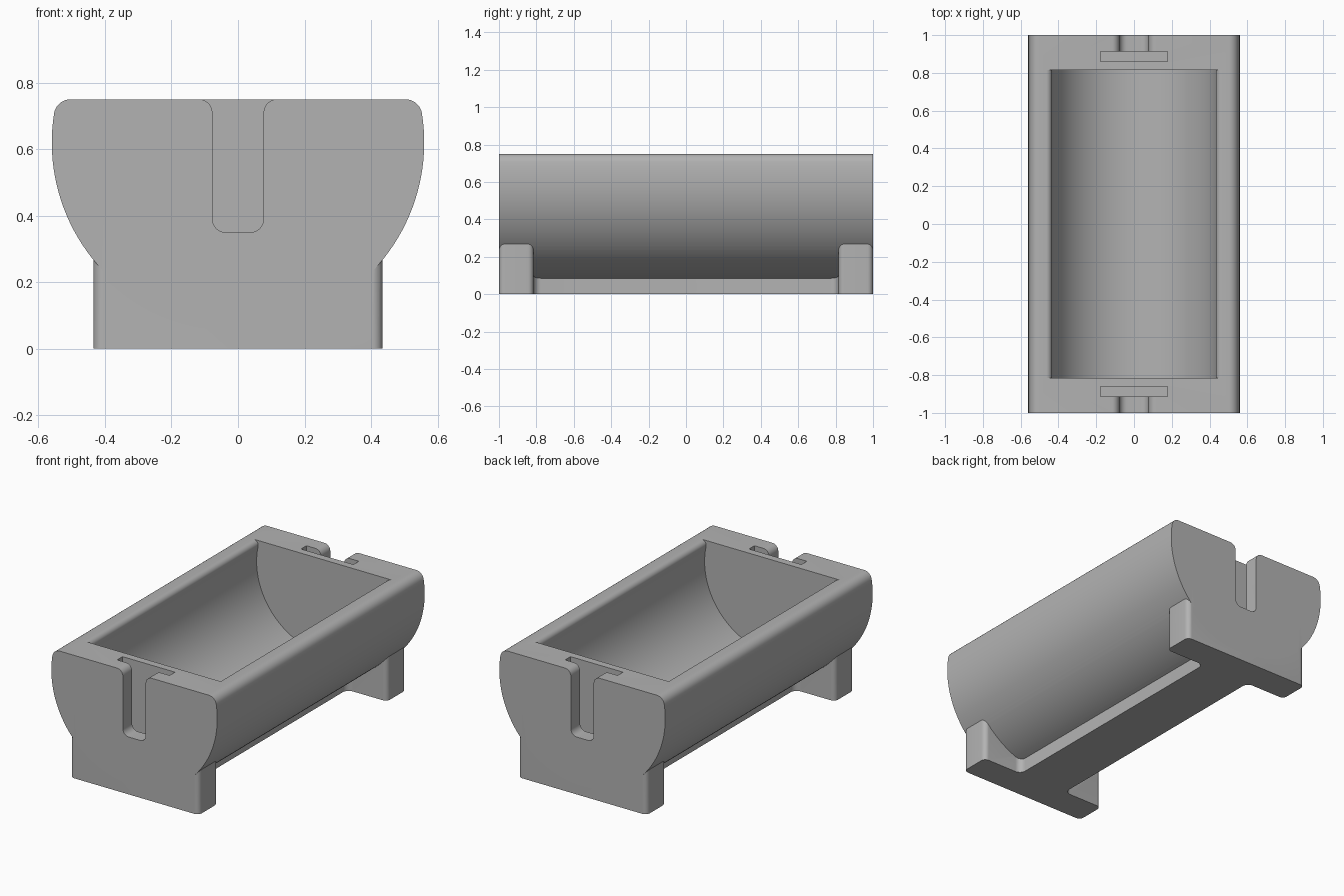
import bpy, bmesh, math
from mathutils import Vector

old = bpy.data.objects.get("Cube")
if old:
    bpy.data.objects.remove(old, do_unlink=True)

grey = bpy.data.materials.new("plain grey")
grey.use_nodes = True
colour = (0.45, 0.45, 0.45, 1)
grey.diffuse_color = colour
grey.node_tree.nodes["Principled BSDF"].inputs["Base Color"].default_value = colour

TOP, AXIS = 0.75, 0.62        # rim height and height of the barrel axis
OUTER, INNER = 0.56, 0.445    # barrel radii
END = 0.815                   # inside of the end walls


def arc(cx, cy, r, start, end, steps=8):
    """Points of an arc, angles in degrees."""
    return [(cx + r * math.cos(math.radians(start + (end - start) * i / steps)),
             cy + r * math.sin(math.radians(start + (end - start) * i / steps)))
            for i in range(steps + 1)]


def mirrored(half):
    """Close a +x half outline with its mirror image."""
    return half + [(-x, y) for x, y in reversed(half) if x > 1e-5]


def prism(name, outline, low, high, along):
    """Extrude an outline along 'y' (x,z outline) or 'z' (x,y outline)."""
    place = (lambda u, v, w: (u, w, v)) if along == "y" else (lambda u, v, w: (u, v, w))
    bm = bmesh.new()
    face = bm.faces.new([bm.verts.new(place(u, v, low)) for u, v in outline])
    new = bmesh.ops.extrude_face_region(bm, geom=[face])["geom"]
    bmesh.ops.translate(bm, vec=Vector(place(0, 0, high - low)),
                        verts=[g for g in new if isinstance(g, bmesh.types.BMVert)])
    bmesh.ops.recalc_face_normals(bm, faces=bm.faces)
    mesh = bpy.data.meshes.new(name)
    bm.to_mesh(mesh)
    bm.free()
    mesh.materials.append(grey)
    ob = bpy.data.objects.new(name, mesh)
    bpy.context.scene.collection.objects.link(ob)
    return ob


def combine(target, tool, operation):
    """Apply a boolean and discard the tool."""
    mod = target.modifiers.new(operation, "BOOLEAN")
    mod.operation, mod.object, mod.solver = operation, tool, "EXACT"
    bpy.ops.object.select_all(action="DESELECT")
    bpy.context.view_layer.objects.active = target
    target.select_set(True)
    bpy.ops.object.modifier_apply(modifier=mod.name)
    bpy.data.objects.remove(tool, do_unlink=True)


# Barrel body with rounded outer rim
r = 0.05
cz = TOP - r
cx = math.sqrt((OUTER - r) ** 2 - (cz - AXIS) ** 2)
turn = math.degrees(math.atan2(cz - AXIS, cx))
half = arc(0, AXIS, OUTER, -90, turn, 40) + arc(cx, cz, r, turn, 90)[1:]
trough = prism("trough", mirrored(half), -1, 1, "y")

# Base: four feet joined by a narrow web
web, foot, rf, rw = 0.165, 0.435, 0.03, 0.04
quarter = (arc(web + rw, END - rw, rw, 180, 90)
           + arc(foot - rf, END + rf, rf, -90, 0)
           + arc(foot - rf, 1 - rf, rf, 0, 90))
side = [(x, -y) for x, y in reversed(quarter)] + quarter
combine(trough, prism("base", mirrored(side), 0, 0.4, "z"), "UNION")

# Round-bottomed cavity with softened inner rim
r = 0.03
cz = TOP - r
cx = math.sqrt((INNER + r) ** 2 - (cz - AXIS) ** 2)
turn = math.degrees(math.atan2(cz - AXIS, cx))
half = (arc(0, AXIS, INNER, -90, turn, 40)
        + arc(cx, cz, r, 180 + turn, 90)[1:] + [(cx, TOP + 0.1)])
combine(trough, prism("cavity", mirrored(half), -END, END, "y"), "DIFFERENCE")

# T-shaped hanger slots in both end walls
w, floor, r = 0.077, 0.35, 0.04
half = (arc(w - r, floor + r, r, -90, 0)
        + arc(w + r, TOP - r, r, 180, 90) + [(w + r, TOP + 0.1)])
pocket = [(0.177, floor - 0.03), (0.177, TOP + 0.1)]
for s in (-1, 1):
    for name, outline, a, b in (("slot", half, 0.885, 1.1), ("pocket", pocket, 0.86, 0.912)):
        low, high = sorted((s * a, s * b))
        combine(trough, prism(name, mirrored(outline), low, high, "y"), "DIFFERENCE")

bpy.ops.object.select_all(action="DESELECT")
trough.select_set(True)
bpy.context.view_layer.objects.active = trough
bpy.ops.object.shade_smooth_by_angle(angle=math.radians(25))
